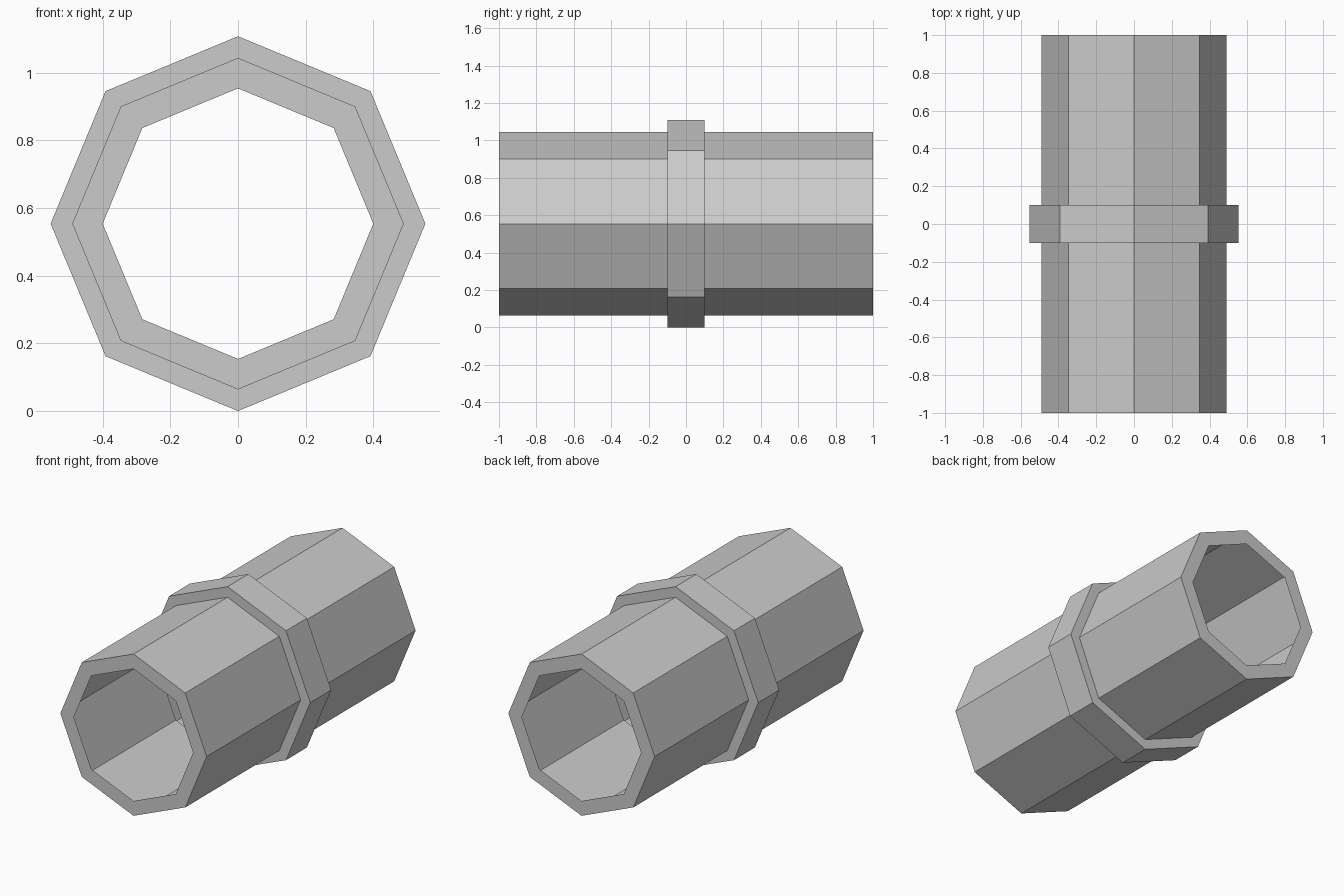
import bpy, bmesh
from math import cos, sin, pi

if "Cube" in bpy.data.objects:
    bpy.data.objects.remove(bpy.data.objects["Cube"])

SIDES = 8
CENTRE_Z = 0.554

# (radius, y) profile: end rim, tube, raised collar, tube, end rim; open shell inside
PROFILE = [(0.40, -1.0), (0.49, -1.0), (0.49, -0.1), (0.554, -0.1),
           (0.554, 0.1), (0.49, 0.1), (0.49, 1.0), (0.40, 1.0)]

bm = bmesh.new()


def ring(radius, y):
    return [bm.verts.new((radius * cos(2 * pi * i / SIDES), y,
                          CENTRE_Z + radius * sin(2 * pi * i / SIDES)))
            for i in range(SIDES)]


# Bridge neighbouring octagonal rings, faces pointing outward
rings = [ring(r, y) for r, y in PROFILE]
for a, b in zip(rings, rings[1:]):
    for i in range(SIDES):
        j = (i + 1) % SIDES
        bm.faces.new((a[i], b[i], b[j], a[j]))

mesh = bpy.data.meshes.new("collared_pipe")
bm.to_mesh(mesh)
bm.free()
pipe = bpy.data.objects.new("collared_pipe", mesh)
bpy.context.collection.objects.link(pipe)
